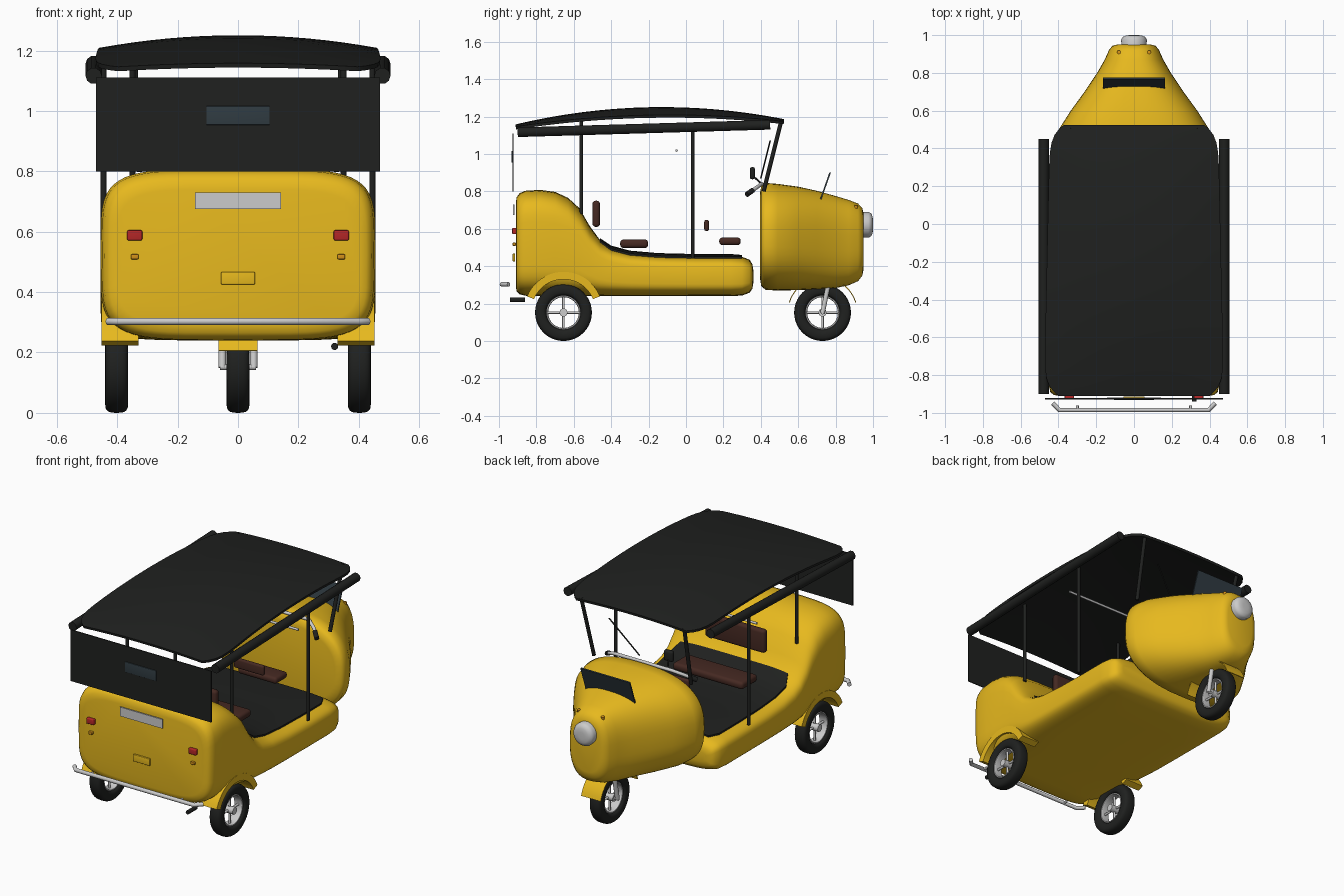
import bpy, bmesh, math
from mathutils import Vector

if "Cube" in bpy.data.objects:
    bpy.data.objects.remove(bpy.data.objects["Cube"])


def mat(name, r, g, b):
    m = bpy.data.materials.new(name)
    m.diffuse_color = (r, g, b, 1)
    m.use_nodes = True
    m.node_tree.nodes["Principled BSDF"].inputs["Base Color"].default_value = m.diffuse_color
    return m


YELLOW = mat("yellow_paint", .80, .485, .013)
BLACK = mat("black", .014, .015, .014)
BROWN = mat("brown_leather", .06, .022, .016)
RED = mat("red_lens", .45, .02, .02)
GLASS = mat("dark_glass", .03, .045, .055)
AMBER = mat("amber_lens", .65, .28, .01)


def finish(name, bm, m, angle=40):
    bmesh.ops.recalc_face_normals(bm, faces=bm.faces)
    for f in bm.faces:
        f.smooth = True
    for e in bm.edges:
        e.smooth = len(e.link_faces) == 2 and e.calc_face_angle(0) < math.radians(angle)
    me = bpy.data.meshes.new(name)
    bm.to_mesh(me)
    bm.free()
    ob = bpy.data.objects.new(name, me)
    bpy.context.collection.objects.link(ob)
    if m:
        me.materials.append(m)
    return ob


def loft(name, rings, m, loop=False, angle=40):
    """Skin a list of closed rings; loop joins last to first, else ends are capped."""
    bm = bmesh.new()
    vs = [[bm.verts.new(p) for p in r] for r in rings]
    n = len(vs[0])
    for i in range(len(vs) if loop else len(vs) - 1):
        a, b = vs[i], vs[(i + 1) % len(vs)]
        for j in range(n):
            bm.faces.new((a[j], a[(j + 1) % n], b[(j + 1) % n], b[j]))
    if not loop:
        bm.faces.new(vs[0])
        bm.faces.new(vs[-1])
    return finish(name, bm, m, angle)


def superellipse(n, e):
    pts = []
    for i in range(n):
        c, s = math.cos(2 * math.pi * i / n), math.sin(2 * math.pi * i / n)
        pts.append((math.copysign(abs(c) ** (2 / e), c), math.copysign(abs(s) ** (2 / e), s)))
    return pts


def hull(name, sections, e, m):
    """Loft superellipse sections (y, half width, bottom, top)."""
    rings = [[(w * a, y, (zb + zt) / 2 + (zt - zb) / 2 * b) for a, b in superellipse(56, e)]
             for y, w, zb, zt in sections]
    return loft(name, rings, m, angle=50)


def box(name, x, y, z, sx, sy, sz, m=None, bevel=0, tilt=0):
    bm = bmesh.new()
    bmesh.ops.create_cube(bm, size=1)
    for v in bm.verts:
        v.co = Vector((v.co.x * sx, v.co.y * sy, v.co.z * sz))
    if bevel:
        bmesh.ops.bevel(bm, geom=bm.edges[:], offset=bevel, segments=4, profile=.5, affect='EDGES')
    ob = finish(name, bm, m)
    ob.location = (x, y, z)
    ob.rotation_euler.x = tilt
    return ob


def tube(name, pts, r, m=None):
    cu = bpy.data.curves.new(name, 'CURVE')
    cu.dimensions = '3D'
    cu.bevel_depth = r
    cu.bevel_resolution = 3
    cu.use_fill_caps = True
    sp = cu.splines.new('POLY')
    sp.points.add(len(pts) - 1)
    for p, c in zip(sp.points, pts):
        p.co = (*c, 1)
    ob = bpy.data.objects.new(name, cu)
    bpy.context.collection.objects.link(ob)
    if m:
        cu.materials.append(m)
    return ob


def arc(name, x0, x1, y, z, r0, r1, a0, a1, m):
    rings = []
    for i in range(25):
        a = math.radians(a0 + (a1 - a0) * i / 24)
        rings.append([(x, y + r * math.cos(a), z + r * math.sin(a))
                      for x, r in ((x0, r0), (x1, r0), (x1, r1), (x0, r1))])
    return loft(name, rings, m)


def ring(name, x, y, z, r, hx, hr, e, m):
    rings = []
    for i in range(40):
        a = 2 * math.pi * i / 40
        rings.append([(x + hx * p, y + (r + hr * q) * math.cos(a), z + (r + hr * q) * math.sin(a))
                      for p, q in superellipse(20, e)])
    return loft(name, rings, m, loop=True)


def wheel(name, x, y):
    z = .152
    ring(name + "_tire", x, y, z, .121, .038, .031, 3, BLACK)
    ring(name + "_rim", x, y, z, .087, .027, .005, 4, None)
    for i in range(2):
        dy, dz = ((.086, 0), (0, .086))[i]
        tube(f"{name}_spoke_{i}", [(x, y - dy, z - dz), (x, y + dy, z + dz)], .007)
    tube(name + "_hub", [(x - .035, y, z), (x + .035, y, z)], .022)


# Passenger tub: tall back, sloping to a low floor
tub = [(-.91, .40, .29, .74), (-.905, .425, .265, .77), (-.89, .443, .25, .79), (-.86, .45, .242, .803),
       (-.78, .455, .24, .808), (-.70, .455, .24, .797), (-.63, .455, .24, .765), (-.57, .455, .24, .71),
       (-.515, .455, .24, .615), (-.46, .455, .24, .54), (-.40, .455, .24, .50), (-.3, .455, .24, .473),
       (-.15, .455, .24, .46), (.05, .455, .24, .455), (.24, .455, .24, .455), (.3, .45, .243, .45),
       (.34, .435, .258, .435), (.355, .415, .28, .41), (.36, .385, .31, .38)]
hull("tub_body", tub, 4.8, YELLOW)

# Dark floor mat hugging the tub's top surface
mat_rings = []
for y, w, zb, zt in tub[9:16]:
    hw = .39 if -.45 < y < .29 else .36
    top = []
    for i in range(17):
        x = hw * (i / 8 - 1)
        top.append((x, y, (zb + zt) / 2 + (zt - zb) / 2 * (1 - abs(x / w) ** 4.8) ** (1 / 4.8) + .01))
    mat_rings.append(top + [(x, yy, z - .02) for x, yy, z in reversed(top)])
loft("floor_mat", mat_rings, BLACK)

# Egg-shaped nose
hull("nose_body", [(.395, .37, .34, .79), (.402, .405, .295, .825), (.425, .42, .273, .845), (.49, .405, .27, .84),
                   (.6, .335, .272, .825), (.7, .262, .277, .803), (.8, .195, .283, .775), (.87, .155, .298, .754),
                   (.92, .133, .32, .735), (.943, .115, .35, .71), (.95, .09, .385, .68)], 2.6, YELLOW)

# Headlight, nose indicators and small wind visor
hull("headlight", [(.93, .066, .556, .688), (.975, .068, .552, .69), (.99, .06, .56, .682),
                   (.998, .042, .578, .664), (1.0, .02, .6, .642)], 2, None)
for s in (-1, 1):
    tube(f"nose_indicator_{s}", [(s * .08, .905, .69), (s * .08, .91, .725)], .01, AMBER)
box("wind_visor", 0, .745, .828, .33, .008, .155, GLASS, tilt=-.34)

# Wheels, fenders and fork
wheel("front_wheel", 0, .73)
arc("front_fender", -.065, .065, .73, .152, .183, .188, 17, 163, YELLOW)
for s in (-1, 1):
    wheel(f"rear_wheel_{s}", s * .402, -.655)
    arc(f"rear_fender_{s}", s * .33, s * .452, -.655, .16, .17, .21, 22, 158, YELLOW)
    tube(f"fork_leg_{s}", [(s * .052, .73, .15), (s * .052, .765, .32)], .013)
tube("front_axle", [(-.06, .73, .152), (.06, .73, .152)], .01)

# Curved canopy
bm = bmesh.new()
grid = []
for i in range(25):
    v = math.sin(math.pi / 2 * (i / 12 - 1))
    y = -.193 + .718 * v
    hw = (.461 - .016 * v) * (1 - .17 * abs(v) ** 14)
    grid.append([bm.verts.new((hw * (j / 8 - 1), y, 1.172 + .014 * v + .078 * (1 - v * v)
                               - (j / 8 - 1) ** 2 * (.012 + .03 * (1 - v * v)))) for j in range(17)])
for a, b in zip(grid, grid[1:]):
    for j in range(16):
        bm.faces.new((a[j], a[j + 1], b[j + 1], b[j]))
roof = finish("canopy", bm, BLACK)
sol = roof.modifiers.new("thickness", 'SOLIDIFY')
sol.thickness = .015
sol.offset = -1

# Rolled side curtains and canopy posts
for s in (-1, 1):
    tube(f"curtain_roll_{s}", [(s * .478, -.90, 1.116), (s * .478, .45, 1.156)], .027, BLACK)
    tube(f"middle_post_{s}", [(s * .445, .035, .44), (s * .445, .035, 1.14)], .01, BLACK)
    tube(f"rear_post_{s}", [(s * .35, -.56, .68), (s * .35, -.56, 1.2)], .01, BLACK)
    tube(f"front_post_{s}", [(s * .325, .415, .80), (s * .345, .51, 1.18)], .011, BLACK)
tube("canopy_crossbar", [(-.44, -.05, 1.018), (.44, -.05, 1.018)], .007)

# Rear curtain with window
box("rear_curtain", 0, -.925, .955, .94, .006, .31, BLACK)
box("rear_window", 0, -.93, .985, .21, .006, .062, GLASS, .002)

# Seats
box("rear_seat", 0, -.277, .52, .47, .15, .045, BROWN, .018)
box("rear_seat_back", 0, -.48, .68, .40, .04, .14, BROWN, .017)
box("driver_seat", 0, .235, .533, .26, .115, .04, BROWN, .017)
box("driver_seat_back", 0, .11, .618, .2, .025, .06, BROWN, .011)

# Handlebar, mirror, wiper
tube("handlebar", [(-.29, .335, .79), (-.25, .37, .815), (-.19, .405, .84), (.19, .405, .84),
                   (.25, .37, .815), (.29, .335, .79)], .01)
for s in (-1, 1):
    tube(f"handle_grip_{s}", [(s * .30, .325, .783), (s * .265, .357, .806)], .014, BLACK)
box("mirror", -.135, .355, .897, .06, .028, .065, BLACK, .012)
tube("mirror_stem", [(-.135, .36, .88), (-.16, .405, .84)], .005, BLACK)
tube("wiper", [(.03, .40, .87), (.2, .45, 1.07)], .004, BLACK)

# Rear fittings: plate, lamps, handle, bumper, exhaust
box("rear_plate", 0, -.922, .702, .285, .008, .055)
box("boot_handle", 0, -.92, .446, .112, .014, .042, YELLOW, .004)
for s in (-1, 1):
    box(f"tail_lamp_{s}", s * .342, -.918, .588, .05, .022, .034, RED, .005)
    box(f"rear_indicator_{s}", s * .342, -.918, .517, .025, .018, .017, AMBER, .004)
    tube(f"bumper_bracket_{s}", [(s * .3, -.985, .303), (s * .3, -.96, .303)], .008)
tube("rear_bumper", [(-.43, -.948, .303), (-.395, -.985, .303), (.395, -.985, .303), (.43, -.948, .303)], .012)
tube("exhaust_pipe", [(.32, -.94, .22), (.32, -.86, .22)], .012, BLACK)
